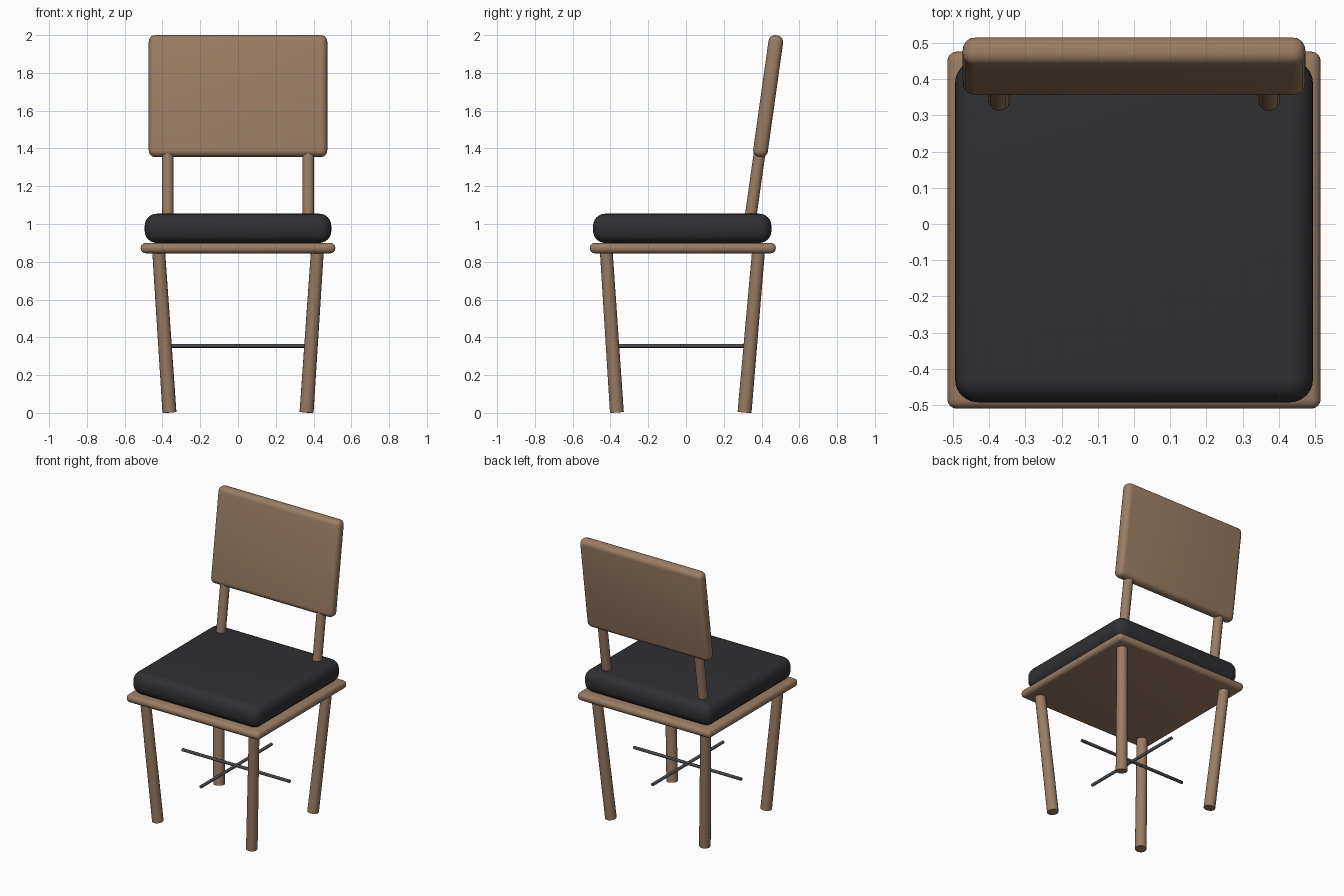
import bpy
import math
from mathutils import Vector

if "Cube" in bpy.data.objects:
    bpy.data.objects.remove(bpy.data.objects["Cube"])

YC = -0.02  # depth centre of the seat and legs


def material(name, rgb):
    m = bpy.data.materials.new(name)
    m.diffuse_color = (*rgb, 1)
    m.use_nodes = True
    m.node_tree.nodes["Principled BSDF"].inputs["Base Color"].default_value = m.diffuse_color
    return m


wood = material("wood", (0.33, 0.205, 0.125))
fabric = material("fabric", (0.03, 0.03, 0.034))
metal = material("metal", (0.08, 0.084, 0.095))


def finish(obj, name, mat, angle=30):
    obj.name = name
    obj.data.materials.append(mat)
    bpy.ops.object.shade_smooth_by_angle(angle=math.radians(angle))


def rounded_box(name, centre, size, radius, segments, mat, tilt=0):
    bpy.ops.mesh.primitive_cube_add(size=1, location=centre)
    obj = bpy.context.object
    obj.scale = size
    bpy.ops.object.transform_apply(location=False, rotation=False, scale=True)
    obj.rotation_euler.x = tilt
    bevel = obj.modifiers.new("rounding", 'BEVEL')
    bevel.width = radius
    bevel.segments = segments
    bpy.ops.object.modifier_apply(modifier=bevel.name)
    finish(obj, name, mat)
    return obj


def rod(name, a, b, r_a, r_b, sides, mat):
    a, b = Vector(a), Vector(b)
    d = b - a
    bpy.ops.mesh.primitive_cone_add(vertices=sides, radius1=r_a, radius2=r_b,
                                    depth=d.length, location=(a + b) / 2)
    obj = bpy.context.object
    obj.rotation_euler = d.to_track_quat('Z', 'Y').to_euler()
    finish(obj, name, mat)
    return obj


# Seat board and cushion
rounded_box("seat_board", (0, -0.017, 0.8725), (1.03, 0.985, 0.055), 0.026, 4, wood)
rounded_box("seat_cushion", (0, YC, 0.977), (0.988, 0.944, 0.155), 0.064, 6, fabric)

# Tilted backrest panel
TILT = math.radians(8)
rounded_box("backrest_panel", (0, 0.435, 1.677), (0.945, 0.078, 0.65), 0.034, 5,
            wood, -TILT)

# Splayed legs and backrest posts, left and right
for side, sx in (("left", -1), ("right", 1)):
    rod(f"front_leg_{side}", (sx * 0.363, -0.366, 0.004), (sx * 0.421, -0.423, 0.87),
        0.037, 0.034, 20, wood)
    rod(f"back_leg_{side}", (sx * 0.363, 0.31, 0.004), (sx * 0.421, 0.385, 0.87),
        0.037, 0.034, 20, wood)
    rod(f"backrest_post_{side}", (sx * 0.372, 0.321, 0.89), (sx * 0.372, 0.40, 1.45),
        0.031, 0.031, 20, wood)

# Crossed thin stretcher bars
rod("stretcher_across", (-0.415, YC, 0.355), (0.415, YC, 0.355), 0.0105, 0.0105, 12, metal)
rod("stretcher_lengthwise", (0, -0.41, 0.355), (0, 0.37, 0.355), 0.0105, 0.0105, 12, metal)
